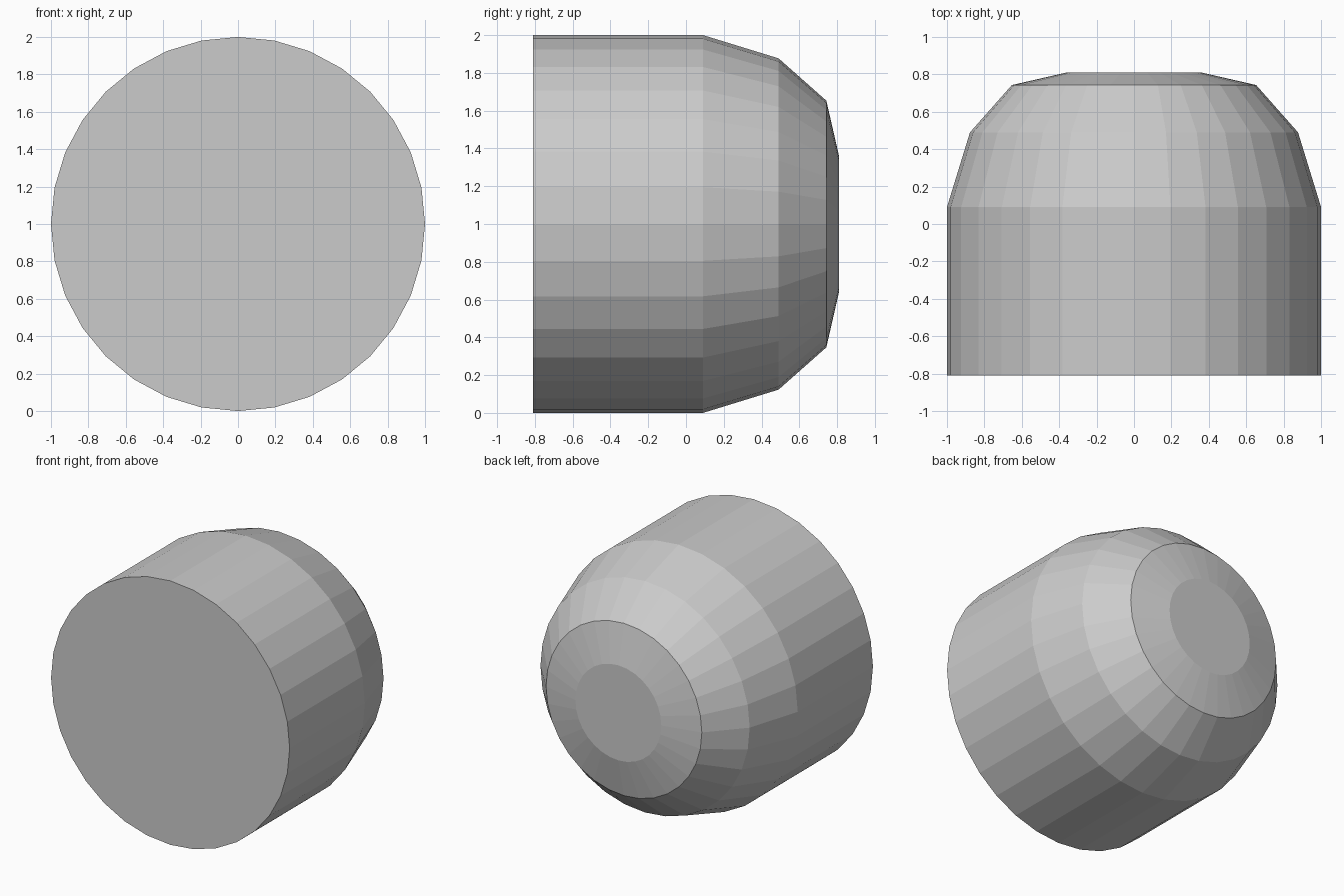
import bpy, bmesh
from math import sin, cos, tau

if "Cube" in bpy.data.objects:
    bpy.data.objects.remove(bpy.data.objects["Cube"])

SIDES = 32
# Profile from flat front to domed back: (radius, y)
PROFILE = [(1.0, -0.81), (1.0, 0.09), (0.877, 0.49), (0.653, 0.743), (0.36, 0.81)]

# Rounded plug body, turned around the y axis
bm = bmesh.new()
rings = [[bm.verts.new((r * sin(tau * i / SIDES), y, 1 + r * cos(tau * i / SIDES)))
          for i in range(SIDES)] for r, y in PROFILE]
for a, b in zip(rings, rings[1:]):
    for i in range(SIDES):
        j = (i + 1) % SIDES
        bm.faces.new((a[i], a[j], b[j], b[i]))

# Flat front and back caps
bm.faces.new(rings[0])
bm.faces.new(rings[-1])
bmesh.ops.recalc_face_normals(bm, faces=bm.faces)

mesh = bpy.data.meshes.new("domed_cylinder")
bm.to_mesh(mesh)
bm.free()
bpy.context.collection.objects.link(bpy.data.objects.new("domed_cylinder", mesh))
